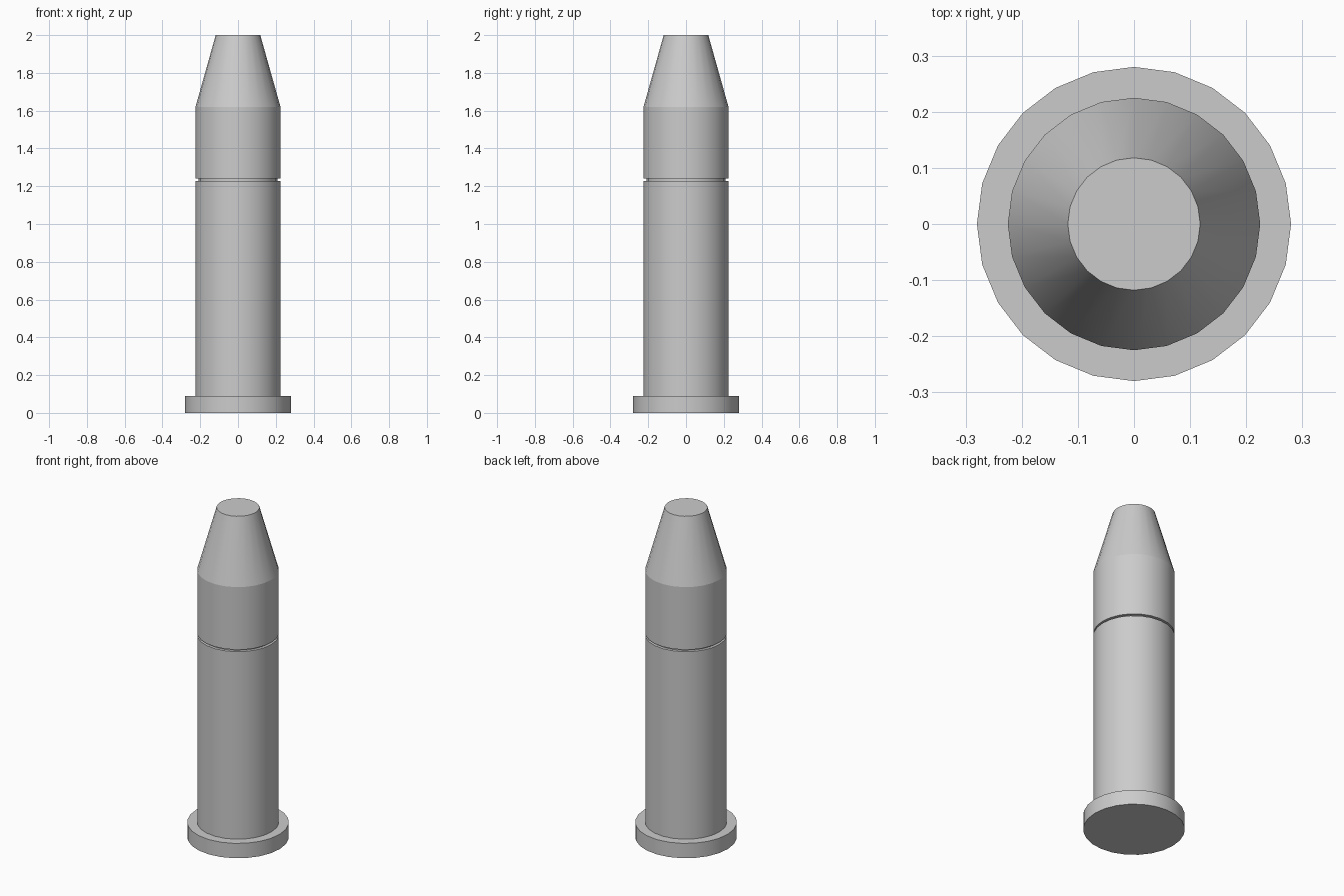
import bpy, bmesh, math

cube = bpy.data.objects.get("Cube")
if cube:
    bpy.data.objects.remove(cube, do_unlink=True)

SIDES = 24

grey = bpy.data.materials.new("plain grey")
grey.use_nodes = True
colour = (0.6, 0.6, 0.6, 1)
grey.diffuse_color = colour
grey.node_tree.nodes["Principled BSDF"].inputs["Base Color"].default_value = colour


def turned(name, profile):
    """Closed solid of revolution from (radius, height) points, bottom to top."""
    bm = bmesh.new()
    rings = []
    for r, z in profile:
        rings.append([bm.verts.new((r * math.cos(a), r * math.sin(a), z))
                      for a in (math.tau * i / SIDES for i in range(SIDES))])
    for low, high in zip(rings, rings[1:]):
        for i in range(SIDES):
            j = (i + 1) % SIDES
            bm.faces.new((low[i], low[j], high[j], high[i]))
    bm.faces.new(rings[0][::-1])
    bm.faces.new(rings[-1])
    mesh = bpy.data.meshes.new(name)
    bm.to_mesh(mesh)
    bm.free()
    mesh.materials.append(grey)
    obj = bpy.data.objects.new(name, mesh)
    bpy.context.collection.objects.link(obj)
    bpy.ops.object.select_all(action="DESELECT")
    obj.select_set(True)
    bpy.context.view_layer.objects.active = obj
    # below the taper angle, so the shoulder stays crisp
    bpy.ops.object.shade_smooth_by_angle(angle=math.radians(15.5))
    return obj


# Wide base rim
turned("base_rim", [(0.28, 0), (0.28, 0.09)])

# Straight body, narrow groove, then tapered flat-topped nose
turned("body", [(0.225, 0.09), (0.225, 1.228), (0.208, 1.228), (0.208, 1.24),
                (0.225, 1.24), (0.225, 1.62), (0.118, 2)])
